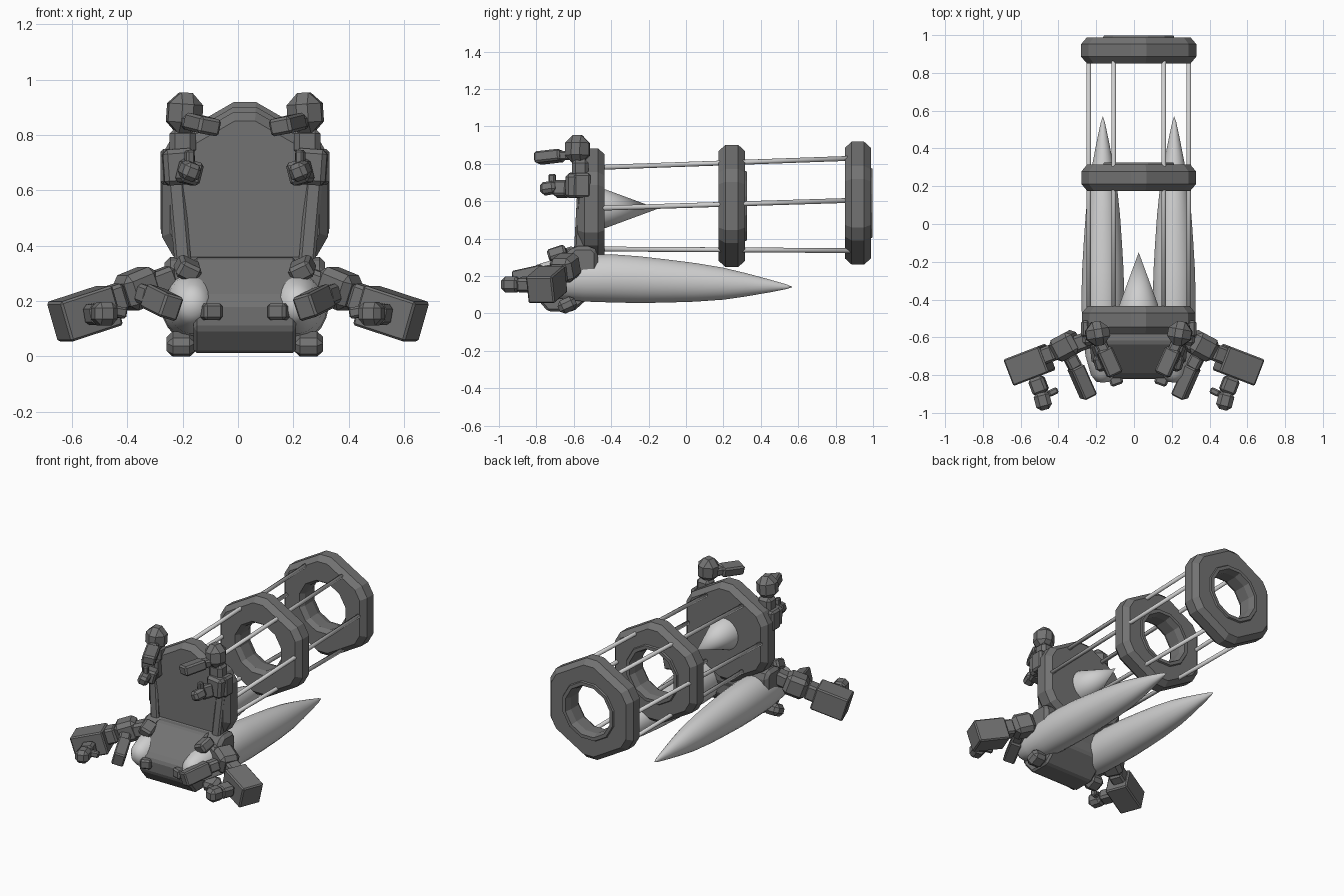
import bpy, bmesh, math
from mathutils import Vector, Euler

if "Cube" in bpy.data.objects:
    bpy.data.objects.remove(bpy.data.objects["Cube"])

CX = 0.025  # centre line of the hull


def material(name, v):
    m = bpy.data.materials.new(name)
    m.diffuse_color = (v, v, v, 1)
    m.use_nodes = True
    m.node_tree.nodes["Principled BSDF"].inputs["Base Color"].default_value = m.diffuse_color
    return m


DARK = material("dark_grey", 0.17)
LIGHT = material("light_grey", 0.62)


def finish(name, bm, mat, smooth=False, bevel=0):
    bmesh.ops.recalc_face_normals(bm, faces=bm.faces)
    me = bpy.data.meshes.new(name)
    bm.to_mesh(me)
    bm.free()
    me.materials.append(mat)
    ob = bpy.data.objects.new(name, me)
    bpy.context.collection.objects.link(ob)
    for p in me.polygons:
        p.use_smooth = smooth
    if bevel:
        mod = ob.modifiers.new("bevel", 'BEVEL')
        mod.width, mod.segments = bevel, 1
    return ob


def bridge(bm, loops, closed=False):
    n = len(loops[0])
    pairs = list(zip(loops, loops[1:])) + ([(loops[-1], loops[0])] if closed else [])
    for a, b in pairs:
        for i in range(n):
            bm.faces.new((a[i], a[(i + 1) % n], b[(i + 1) % n], b[i]))


def hex_loop(bm, a, y, z):
    # hexagon, point up, with clipped corners
    r = a / math.cos(math.radians(23))
    angs = [math.radians(60 * k + s) for k in range(6) for s in (-23, 23)]
    return [bm.verts.new((CX + r * math.cos(t), y, z + r * math.sin(t))) for t in angs]


def round_loop(bm, r, y, z, n=12, cx=CX, sx=1):
    return [bm.verts.new((cx + sx * r * math.cos(t), y, z + r * math.sin(t)))
            for t in (2 * math.pi * (k - .25 * 12 / 6) / n + (math.pi / n if n == 12 else 0) - 0
                      for k in range(n))] if n != 12 else \
        [bm.verts.new((cx + r * math.cos(t), y, z + r * math.sin(t)))
         for t in (math.radians(30 * k - 15) for k in range(12))]


def frame(name, a, y0, y1, z, hole=True):
    bm = bmesh.new()
    c, f = 0.036, 0.90
    loops = [hex_loop(bm, a * f, y0, z), hex_loop(bm, a, y0 + c, z),
             hex_loop(bm, a, y1 - c, z), hex_loop(bm, a * f, y1, z)]
    if hole:
        loops += [round_loop(bm, .195, y1, z), round_loop(bm, .19, y1 + .01, z),
                  round_loop(bm, .168, y1 + .01, z), round_loop(bm, .155, y1 - .03, z),
                  round_loop(bm, .155, y0 + .03, z), round_loop(bm, .175, y0, z)]
        bridge(bm, loops, True)
    else:
        bridge(bm, loops)
        bm.faces.new(loops[0])
        bm.faces.new(loops[-1])
    return finish(name, bm, DARK)


def lathe(name, prof, zc, cx, mat, sx=1, n=24):
    # profile of (y, radius); zc gives the axis height at y
    bm = bmesh.new()
    loops = [round_loop(bm, r, y, zc(y), n, cx, sx) for y, r in prof]
    bridge(bm, loops)
    bm.faces.new(loops[0])
    bm.faces.new(loops[-1])
    bmesh.ops.remove_doubles(bm, verts=bm.verts, dist=0.0004)
    return finish(name, bm, mat, True)


def rod(name, p, q, r, mat, n=10):
    p, q = Vector(p), Vector(q)
    bm = bmesh.new()
    bmesh.ops.create_cone(bm, cap_ends=True, segments=n, radius1=r, radius2=r, depth=(q - p).length)
    bmesh.ops.rotate(bm, verts=bm.verts, matrix=(q - p).to_track_quat('Z', 'Y').to_matrix())
    bmesh.ops.translate(bm, verts=bm.verts, vec=(p + q) / 2)
    return finish(name, bm, mat, True)


def pair(name, loc, size, rot=(0, 0, 0), bevel=.012, axis=CX):
    # chamfered block on the left, mirrored to the right
    for side, s in (("left", 1), ("right", -1)):
        bm = bmesh.new()
        bmesh.ops.create_cube(bm, size=1)
        bmesh.ops.scale(bm, verts=bm.verts, vec=size)
        e = Euler([math.radians(v) for v in (rot[0], s * rot[1], s * rot[2])])
        bmesh.ops.rotate(bm, verts=bm.verts, matrix=e.to_matrix())
        x = loc[0] if s == 1 else 2 * axis - loc[0]
        bmesh.ops.translate(bm, verts=bm.verts, vec=(x, loc[1], loc[2]))
        finish(side + "_" + name, bm, DARK, bevel=bevel)


def slab(name, prof, hw, bevel):
    # side profile of (y, z) extruded across the width
    bm = bmesh.new()
    a, b = [[bm.verts.new((CX + s * hw, y, z)) for y, z in prof] for s in (-1, 1)]
    bridge(bm, [a, b])
    bm.faces.new(a)
    bm.faces.new(b)
    finish(name, bm, DARK, bevel=bevel)


# hexagonal frames and their rods
frame("front_plate", .30, -.58, -.435, .56, hole=False)
frame("middle_frame", .303, .175, .315, .575)
frame("rear_frame", .305, .85, .988, .59)
for k in range(6):
    c, s = math.cos(k * math.pi / 3), math.sin(k * math.pi / 3)
    rod("frame_rod", (CX + .265 * c, -.46, .563 + .252 * s),
        (CX + .265 * c, .89, .583 + .285 * s) if abs(s) > .1 else (CX + .265 * c, .89, .605), .013, LIGHT)

# rear-facing cone
lathe("engine_cone", [(-.46, .106), (-.43, .104), (-.15, .0001)], lambda y: .56, CX, LIGHT)

# long tapered pods
pod = [(-.84, .0001), (-.835, .04), (-.80, .072), (-.70, .105), (-.55, .125), (-.40, .13), (-.25, .126),
       (-.1, .116), (.05, .104), (.2, .086), (.32, .063), (.45, .034), (.54, .012), (.57, .0001)]
for side, x in (("left", -.165), ("right", .213)):
    lathe(side + "_pod", pod, lambda y: .188 - max(0, y + .4) * .048, x, LIGHT, sx=.88)

# lower hull
slab("lower_hull", [(-.48, .35), (-.63, .358), (-.79, .225), (-.82, .19), (-.815, .10),
                    (-.74, .012), (-.60, .012), (-.48, .12)], .185, .012)
slab("hull_rear", [(-.47, .33), (-.50, .36), (-.60, .36), (-.65, .31), (-.65, .22),
                   (-.60, .16), (-.50, .16), (-.47, .2)], .29, .03)
pair("foot_bracket", (-.205, -.635, .045), (.105, .10, .075), (25, 0, 0), .022)

# small clamps on the hull
pair("hull_clamp", (-.182, -.685, .315), (.085, .10, .065), (20, 25, 15))
pair("front_clamp", (-.10, -.815, .162), (.07, .08, .06), (0, 0, 20), .01)
pair("clamp_arm", (-.165, -.77, .17), (.08, .06, .05), (0, 10, 35), .01)

# upper arms
pair("mast", (-.213, -.56, .50), (.06, .06, .36), (-3, -5, 0), .01)
pair("mast_joint", (-.215, -.575, .685), (.115, .13, .13), (0, -4, 5), .016)
pair("mast_joint_outer", (-.258, -.555, .685), (.045, .09, .13), (0, 0, 0), .012)
pair("mid_grip", (-.175, -.665, .665), (.075, .08, .085), (0, 15, 20), .012)
pair("mid_finger", (-.175, -.735, .67), (.065, .085, .065), (10, 20, 20), .016)
pair("mid_knob", (-.175, -.715, .715), (.03, .035, .06), (0, 0, 20), .006)
pair("neck", (-.20, -.565, .775), (.095, .09, .10), (0, 0, 0), .02)
pair("top_joint", (-.193, -.58, .878), (.125, .13, .15), (0, 4, 10), .042)
pair("top_grip", (-.165, -.655, .845), (.06, .07, .05), (0, 0, 25), .01)
pair("top_finger", (-.13, -.73, .838), (.085, .15, .062), (6, 10, 25), .01)

# lower arms, reaching outward
pair("shoulder_link", (-.275, -.625, .27), (.10, .09, .09), (0, -20, 20), .015, 0)
pair("shoulder", (-.36, -.645, .245), (.14, .13, .135), (0, -20, 28), .025, 0)
pair("forearm_link", (-.325, -.73, .22), (.07, .08, .07), (10, 10, 30), .012, 0)
pair("forearm", (-.275, -.835, .195), (.075, .18, .09), (12, 15, 27), .008, 0)
pair("elbow", (-.455, -.69, .205), (.09, .09, .10), (0, -18, 21), .012, 0)
pair("outer_block", (-.553, -.745, .155), (.21, .15, .15), (0, -17, 21), .008, 0)
pair("wrist", (-.505, -.855, .155), (.085, .09, .075), (0, -10, 21), .014, 0)
pair("hand", (-.483, -.935, .155), (.085, .10, .085), (0, 0, 15), .022, 0)
pair("hand_finger", (-.43, -.89, .16), (.055, .035, .04), (0, 10, 25), .008, 0)
